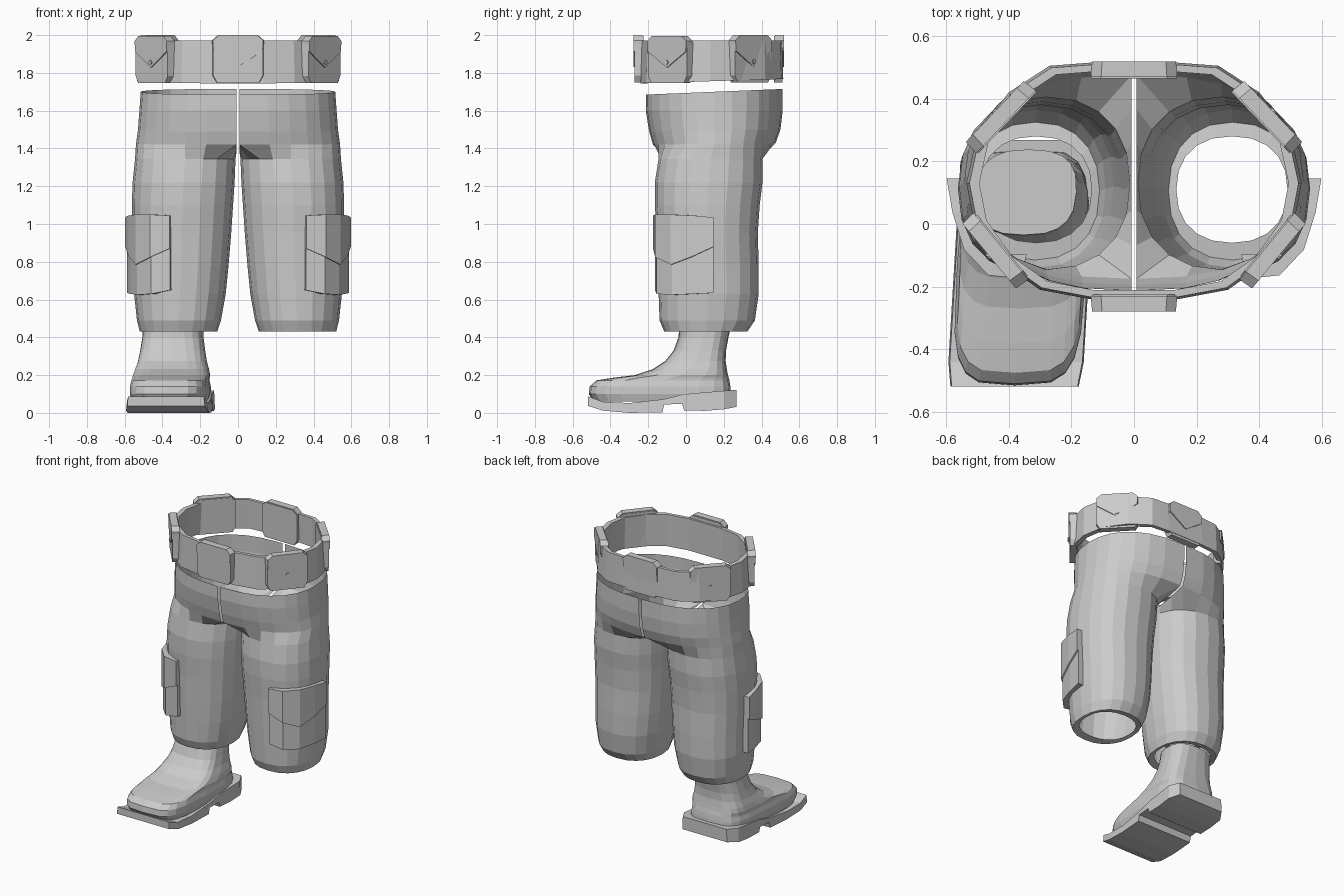
import bpy, bmesh, math
from mathutils import Vector, Matrix

if "Cube" in bpy.data.objects:
    bpy.data.objects.remove(bpy.data.objects["Cube"])

grey = bpy.data.materials.new("plain_grey")
grey.diffuse_color = (0.6, 0.6, 0.6, 1)
grey.use_nodes = True
grey.node_tree.nodes["Principled BSDF"].inputs["Base Color"].default_value = grey.diffuse_color


def finish(name, bm, mirror=False, bevel=0, recalc=True):
    if recalc:
        bmesh.ops.recalc_face_normals(bm, faces=bm.faces)
    me = bpy.data.meshes.new(name)
    bm.to_mesh(me)
    bm.free()
    me.materials.append(grey)
    ob = bpy.data.objects.new(name, me)
    bpy.context.collection.objects.link(ob)
    if mirror:
        ob.modifiers.new("mirror", 'MIRROR').use_mirror_merge = False
    if bevel:
        b = ob.modifiers.new("bevel", 'BEVEL')
        b.width, b.segments, b.limit_method = bevel, 1, 'ANGLE'
        b.angle_limit = math.radians(50)
    return ob


def loft(bm, rings, cap_start=False, cap_end=False, wrap_rings=False):
    vs = [[bm.verts.new(p) for p in r] for r in rings]
    pairs = list(zip(vs, vs[1:])) + ([(vs[-1], vs[0])] if wrap_rings else [])
    for a, b in pairs:
        for i in range(len(a)):
            j = (i + 1) % len(a)
            bm.faces.new((a[i], a[j], b[j], b[i]))
    if cap_start:
        bm.faces.new(vs[0])
    if cap_end:
        bm.faces.new(vs[-1])
    return vs


def power(v, e):
    return math.copysign(abs(v) ** e, v)


def oval(x0, x1, y0, y1, z, n, e=1.0, start=math.pi):
    pts = []
    for k in range(n):
        a = start + k * 2 * math.pi / n
        pts.append(((x0 + x1) / 2 + (x1 - x0) / 2 * power(math.cos(a), e),
                    (y0 + y1) / 2 + (y1 - y0) / 2 * power(math.sin(a), e), z))
    return pts


# Trouser half: closed leg tube, opening along the centre seam above the crotch
N, F, B = 20, 3, 17
leg_rows = [  # x0, x1, y0, y1, z
    (.135, .49, -.06, .28, .437), (.11, .52, -.115, .325, .43), (.09, .535, -.14, .365, .49),
    (.065, .55, -.145, .385, .63), (.05, .552, -.15, .385, .78), (.036, .56, -.155, .38, .95),
    (.026, .562, -.165, .39, 1.1), (.018, .558, -.165, .405, 1.22), (.013, .545, -.145, .405, 1.345)]
hip_rows = [  # x1, y0, y1, z front, z back
    (.54, -.175, .475, 1.42, 1.43), (.53, -.195, .5, 1.49, 1.5),
    (.522, -.213, .512, 1.6, 1.6), (.515, -.212, .512, 1.685, 1.715)]


def hip_point(row, k):
    x1, y0, y1, zf, zb = row
    t = (k - 10) / 7 * math.pi / 2
    s = power(math.sin(t), .9)
    u = (s + 1) / 2
    x = .008 + (x1 - .008) * max(math.cos(t), 0) ** .8
    return (x, y0 + (y1 - y0) * u, zf + (zb - zf) * u)


bm = bmesh.new()
tube = loft(bm, [oval(*r, N, .88) for r in leg_rows])
crotch = []
for k in range(N):
    if F <= k <= B:
        p = hip_point(hip_rows[0], k)
    else:  # saddle between front and back seam ends
        m = (F - k if k < F else F + N - k) / 6
        p = (.008, -.175 + .65 * m, 1.425 - .045 * math.sin(math.pi * m))
    crotch.append(bm.verts.new(p))
for k in range(N):
    j = (k + 1) % N
    bm.faces.new((tube[-1][k], tube[-1][j], crotch[j], crotch[k]))
prev = crotch[F:B + 1]
for row in hip_rows[1:]:
    cur = [bm.verts.new(hip_point(row, k)) for k in range(F, B + 1)]
    for i in range(len(cur) - 1):
        bm.faces.new((prev[i], prev[i + 1], cur[i + 1], cur[i]))
    prev = cur
finish("trouser_legs", bm, mirror=True)


# Thigh pockets: plates wrapped round the outer front of each leg
path = [(.36, -.165), (.46, -.155), (.535, -.075), (.57, .04), (.588, .145)]


def wrapped_plate(name, bottoms, tops, out, depth):
    bm = bmesh.new()
    rings = []
    for (x, y), zb, zt in zip(path, bottoms, tops):
        p = Vector((x, y, 0))
        n = (p - Vector((.28, .14, 0))).normalized()
        o, i = p + n * out, p + n * (out - depth)
        rings.append([(o.x, o.y, zb), (o.x, o.y, zt), (i.x, i.y, zt), (i.x, i.y, zb)])
    loft(bm, rings, True, True)
    finish(name, bm, mirror=True)


wrapped_plate("thigh_pockets", [.65, .63, .625, .63, .635], [1.02] * 5, 0, .07)
wrapped_plate("thigh_pocket_flaps", [.87, .825, .785, .83, .88],
              [1.045, 1.05, 1.05, 1.045, 1.035], .01, .08)

# Belt band
half = [(.14, -.24), (.3, -.21), (.42, -.125), (.51, 0), (.535, .13),
        (.5, .29), (.4, .42), (.27, .505), (.14, .515)]
outline = half + [(-x, y) for x, y in reversed(half)]


def belt_ring(inset, top):
    k = 1 - inset / .45
    return [(x * k, .14 + (y - .14) * k, 1.972 if top else 1.752 + .03 * y)
            for x, y in outline]


bm = bmesh.new()
loft(bm, [belt_ring(0, False), belt_ring(.008, True), belt_ring(.035, True),
          belt_ring(.03, False)], wrap_rings=True)
finish("belt", bm)


# Belt pouches: body, pointed flap and a small stud
def slab(bm, pts, n0, n1, mat, shrink=1.0):
    rings = [[mat @ Vector((u * s, n, z)) for u, z in pts]
             for n, s in ((n0, 1), (n1, shrink))]
    loft(bm, rings, True, True)


body = [(-.105, .123), (.105, .123), (.137, .095), (.137, -.085), (.115, -.122),
        (-.115, -.122), (-.137, -.085), (-.137, .095)]
flap = [(-.105, .128), (.105, .128), (.138, .1), (.134, .045), (0, -.04), (-.134, .045), (-.138, .1)]
stud = [(.012 * math.cos(a * math.pi / 4), -.012 + .012 * math.sin(a * math.pi / 4))
        for a in range(8)]


def pouch(name, x, y, z, nx, ny, with_stud=True):
    mat = Matrix.Translation((x, y, z)) @ Matrix.Rotation(math.atan2(nx, -ny), 4, 'Z')
    bm = bmesh.new()
    slab(bm, body, .055, .008, mat, .97)
    slab(bm, flap, .05, .001, mat, .97)
    if with_stud:
        slab(bm, stud, .004, -.005, mat)
    finish(name, bm)


pouch("front_pouch", 0, -.28, 1.872, 0, -1, False)
pouch("back_pouch", 0, .52, 1.872, 0, 1, False)
for side, s in (("right", 1), ("left", -1)):
    pouch("front_pouch_" + side, s * .463, -.103, 1.868, s * .23, -.19)
    pouch("back_pouch_" + side, s * .445, .36, 1.872, s * .22, .21)

# Boot upper: stacked rounded outlines, the front stepping back over the instep
CX = -.35


def skew(p):
    return (p[0] + .06 * p[1], p[1], p[2])


boot_rows = [  # half width, y front, y back, z, squareness
    (.195, -.49, .235, .06, .5), (.207, -.515, .238, .1, .5), (.207, -.51, .235, .14, .5),
    (.2, -.475, .23, .172, .5), (.2, -.38, .226, .187, .52), (.202, -.27, .222, .2, .55),
    (.195, -.175, .216, .232, .58), (.182, -.11, .21, .275, .62), (.172, -.066, .212, .33, .68),
    (.162, -.04, .225, .4, .72), (.16, -.035, .238, .46, .75)]
bm = bmesh.new()
loft(bm, [[skew(p) for p in oval(CX - w, CX + w, y0, y1, z, 20, e)]
          for w, y0, y1, z, e in boot_rows], True, True)
finish("boot", bm)

# Boot sole: side profile with a heel notch, extruded across and tapered
sole = [(-.518, .09, .04), (-.44, .062, .015), (-.3, .055, .003), (-.125, .075, .006),
        (-.115, .076, .048), (-.02, .1, .05), (-.01, .102, .016), (.1, .112, .014),
        (.2, .12, .022), (.268, .125, .035)]
bm = bmesh.new()
rings = []
for i, (y, zt, zb) in enumerate(sole):
    w = .175 if i == len(sole) - 1 else (.205 if i == 0 else .216)
    rings.append([skew(p) for p in ((CX - w, y, zb), (CX + w, y, zb),
                                    (CX + w * .98, y, zt), (CX - w * .98, y, zt))])
loft(bm, rings, True, True)
for v in bm.verts:
    v.co.z = max(v.co.z, .003) - .003
finish("boot_sole", bm)
